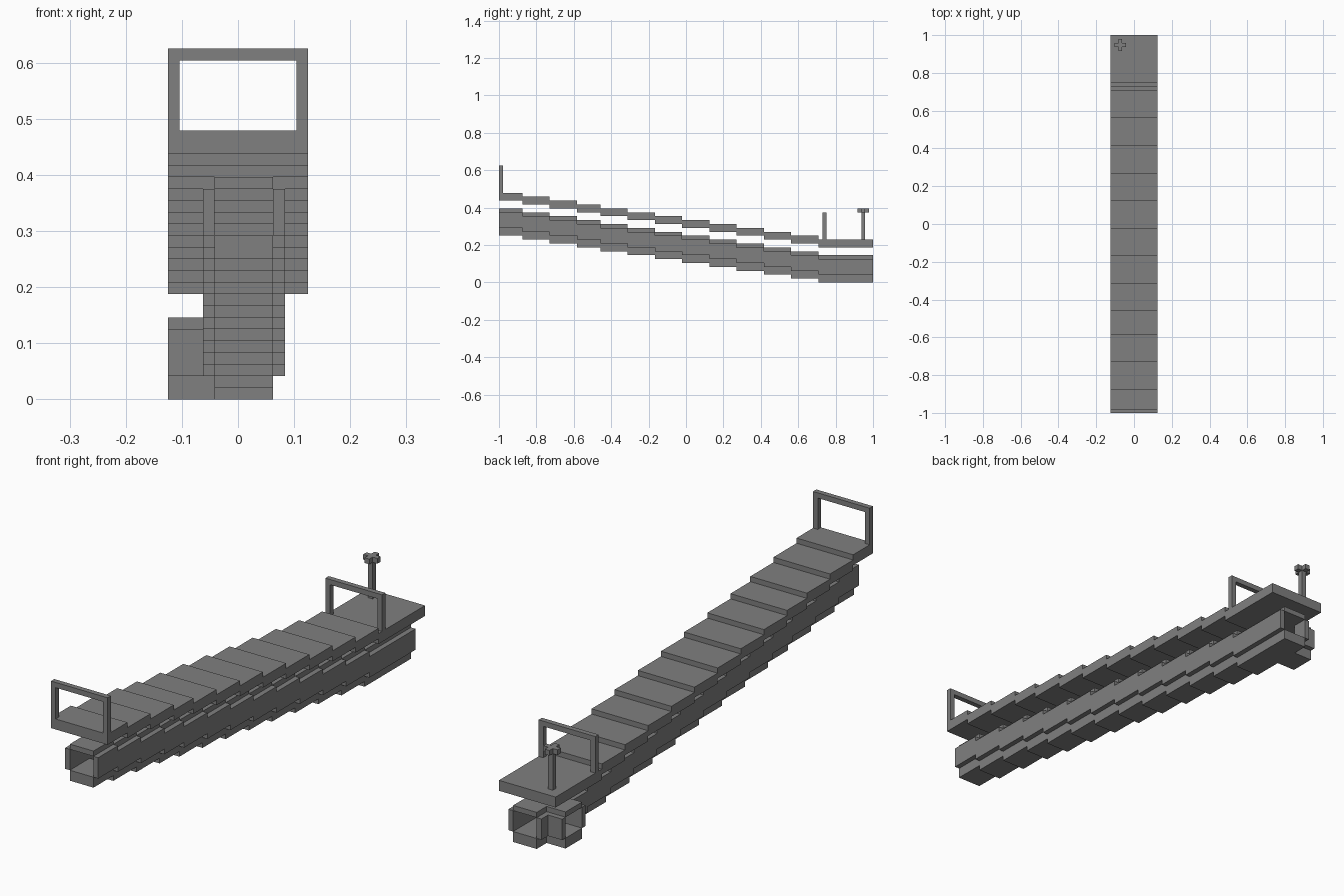
import bpy
import bmesh
from mathutils import Vector

U = 1 / 48  # the whole design sits on a grid of this size
STEPS = [-48, -42, -35, -28, -22, -15, -8, -1, 6, 13, 20, 27, 34, 48]

cube = bpy.data.objects.get("Cube")
if cube:
    bpy.data.objects.remove(cube)

grey = bpy.data.materials.new("plain grey")
grey.use_nodes = True
colour = (0.214, 0.214, 0.214, 1)
grey.diffuse_color = colour
grey.node_tree.nodes["Principled BSDF"].inputs["Base Color"].default_value = colour


def prism(bm, points, axis, low, high):
    """Extrude a 2D outline along an axis, in grid units."""
    def place(p, d):
        co = list(p)
        co.insert(axis, d)
        return bm.verts.new(Vector(co) * U)
    face = bm.faces.new([place(p, low) for p in points])
    move = Vector((0, 0, 0))
    move[axis] = (high - low) * U
    ext = bmesh.ops.extrude_face_region(bm, geom=[face], use_keep_orig=True)
    bmesh.ops.translate(bm, vec=move,
                        verts=[g for g in ext["geom"] if isinstance(g, bmesh.types.BMVert)])


def finish(name, bm):
    bmesh.ops.recalc_face_normals(bm, faces=bm.faces)
    mesh = bpy.data.meshes.new(name)
    bm.to_mesh(mesh)
    bm.free()
    mesh.materials.append(grey)
    obj = bpy.data.objects.new(name, mesh)
    bpy.context.collection.objects.link(obj)


def part(name, points, axis, low, high):
    bm = bmesh.new()
    prism(bm, points, axis, low, high)
    finish(name, bm)


def rect(a0, a1, b0, b1):
    return [(a0, b0), (a1, b0), (a1, b1), (a0, b1)]


def box(name, x, y, z):
    part(name, rect(*x, *y), 2, *z)


def segments(end):
    """Start, finish and drop height of each step along the run."""
    ys = STEPS[:-1] + [end]
    return [(ys[i], ys[i + 1], 12 - i) for i in range(13)]


def stepped(name, x, z, end=48):
    line = [(y, d) for a, b, d in segments(end) for y in (a, b)]
    outline = [(y, d + z[0]) for y, d in line] + [(y, d + z[1]) for y, d in reversed(line)]
    part(name, outline, 0, *x)


# Stepped walkway and the duct that follows it
stepped("walkway", (-6, 6), (9, 11))
stepped("duct_floor", (-2, 3), (0, 2))
stepped("duct_left_wall", (3, 4), (2, 6))
stepped("duct_right_wall", (-3, -2), (2, 6), end=40)
box("duct_right_wall_end", (-3, -2), (45, 48), (2, 6))

# Thin duct roof, one panel per step
roof = bmesh.new()
for start, stop, drop in segments(48):
    prism(roof, rect(-2, 3, start, stop), 2, drop + 6, drop + 7)
finish("duct_roof", roof)

# Side outlet near the low end
box("outlet_floor", (-6, -2), (40, 45), (0, 2))
box("outlet_roof", (-6, -2), (40, 45), (6, 7))
box("outlet_front_wall", (-6, -3), (39, 40), (2, 6))
box("outlet_back_wall", (-6, -3), (45, 46), (2, 6))

# Hoop rails standing on the walkway
for name, y, base in (("front_rail", -48, 23), ("back_rail", 35, 11)):
    top = base + 7
    hoop = [(-6, base), (-6, top), (6, top), (6, base),
            (5, base), (5, top - 1), (-5, top - 1), (-5, base)]
    part(name, hoop, 1, y, y + 1)

# Valve with a cross-shaped handle
box("valve_stem", (-4, -3), (45, 46), (11, 18))
quarter = [(0.5, 0.5), (0.5, 1.5), (-0.5, 1.5)]
cross = []
for turn in range(4):
    cross += [(x - 3.5, y + 45.5) for x, y in quarter]
    quarter = [(-y, x) for x, y in quarter]
part("valve_handle", cross, 2, 18, 19)
